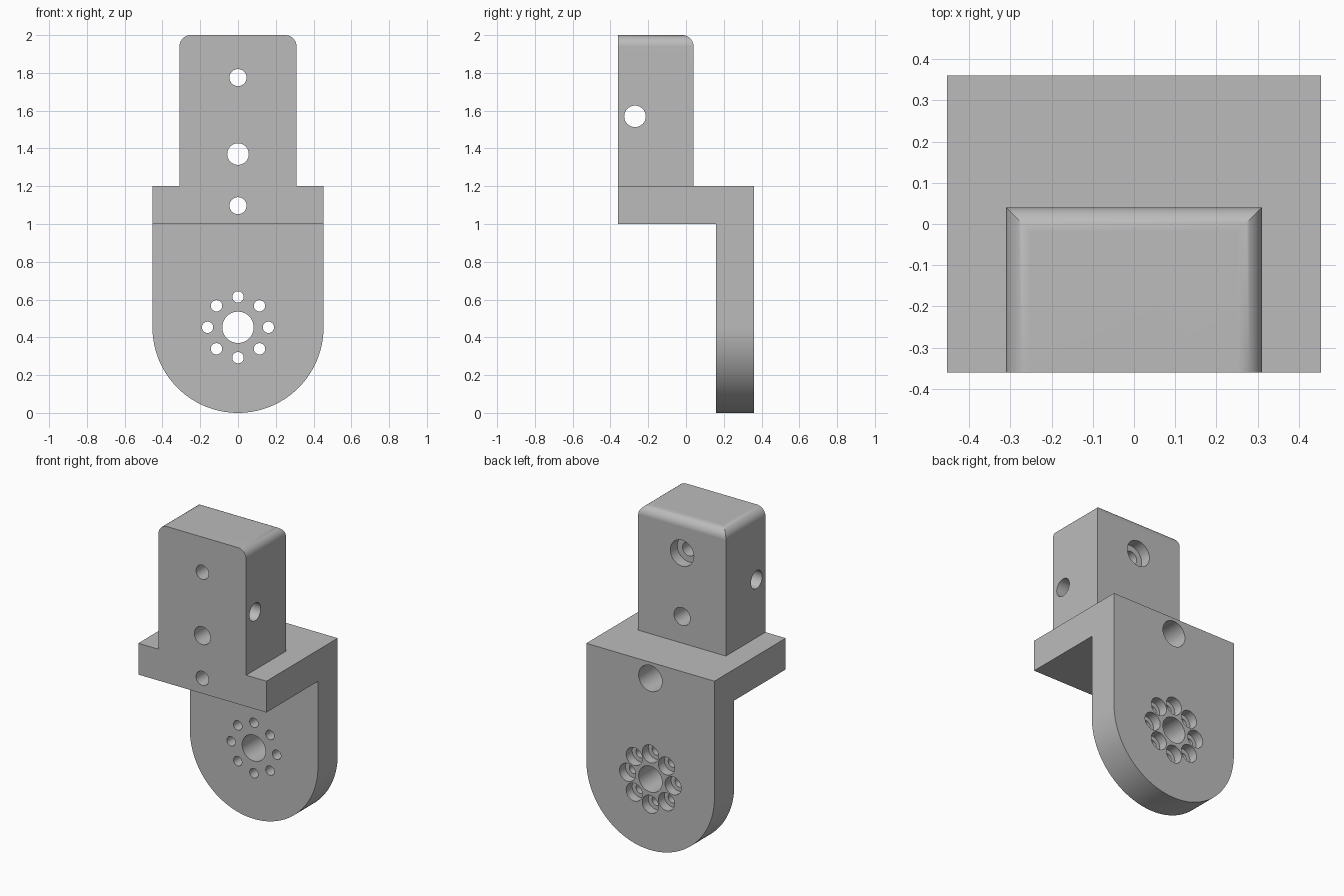
import bpy, bmesh, math
from mathutils import Vector, Matrix

cube = bpy.data.objects.get("Cube")
if cube:
    bpy.data.objects.remove(cube)

HALF_W = 0.453      # half width of plate and shelf
BACK = 0.36         # half depth
BLOCK_W = 0.31      # half width of upper block
BLOCK_BACK = 0.04
STEP_Z, SHELF_Z, TOP_Z = 1.2, 1.0, 2.0
FILLET = 0.06
HUB_Z = HALF_W

grey = bpy.data.materials.new("plain grey")
grey.use_nodes = True
colour = (0.5, 0.5, 0.5, 1)
grey.diffuse_color = colour
grey.node_tree.nodes["Principled BSDF"].inputs["Base Color"].default_value = colour


def make_object(name, bm):
    bmesh.ops.recalc_face_normals(bm, faces=bm.faces)
    mesh = bpy.data.meshes.new(name)
    bm.to_mesh(mesh)
    bm.free()
    obj = bpy.data.objects.new(name, mesh)
    mesh.materials.append(grey)
    bpy.context.collection.objects.link(obj)
    return obj


def arc(cx, cz, r, start, end, steps):
    angles = [math.radians(start + (end - start) * i / steps) for i in range(steps + 1)]
    return [(cx + r * math.cos(a), cz + r * math.sin(a)) for a in angles]


def prism(name, outline, axis):
    """Extrude an (x, z) or (y, z) outline right through the part."""
    bm = bmesh.new()
    place = (lambda u, z: (u, -1, z)) if axis == "Y" else (lambda u, z: (-1, u, z))
    face = bm.faces.new([bm.verts.new(place(u, z)) for u, z in outline])
    out = bmesh.ops.extrude_face_region(bm, geom=[face])
    move = Vector((0, 2, 0)) if axis == "Y" else Vector((2, 0, 0))
    bmesh.ops.translate(bm, vec=move, verts=[v for v in out["geom"] if isinstance(v, bmesh.types.BMVert)])
    return make_object(name, bm)


def add_hole(bm, profile, x, z, segments=48):
    """Stepped round cutter along y; profile is a list of (radius, y)."""
    rings = []
    for r, y in profile:
        ring = [bm.verts.new((x + px, y, z + pz))
                for px, pz in arc(0, 0, r, 0, 360, segments)[:-1]]
        rings.append(ring)
    for a, b in zip(rings, rings[1:]):
        for i in range(segments):
            j = (i + 1) % segments
            bm.faces.new((a[i], a[j], b[j], b[i]))
    bm.faces.new(rings[0])
    bm.faces.new(rings[-1])


def counterbore(r, big_r, floor_y):
    return [(r, -1), (r, floor_y), (big_r, floor_y), (big_r, 1)]


def combine(target, tool, operation):
    mod = target.modifiers.new(operation.lower(), "BOOLEAN")
    mod.operation = operation
    mod.solver = "EXACT"
    mod.object = tool
    bpy.context.view_layer.update()
    evaluated = target.evaluated_get(bpy.context.evaluated_depsgraph_get())
    mesh = bpy.data.meshes.new_from_object(evaluated)
    target.modifiers.clear()
    target.data = mesh
    bpy.data.objects.remove(tool)


# Bracket body: side profile crossed with the front silhouette
side = [(BACK, -0.1), (BACK, STEP_Z), (BLOCK_BACK, STEP_Z)]
side += arc(BLOCK_BACK - FILLET, TOP_Z - FILLET, FILLET, 0, 90, 12)
side += [(-BACK, TOP_Z), (-BACK, SHELF_Z), (0.16, SHELF_Z), (0.16, -0.1)]
bracket = prism("bracket", side, "X")

front = arc(0, HUB_Z, HALF_W, 180, 360, 64)
front += [(HALF_W, STEP_Z), (BLOCK_W, STEP_Z)]
front += arc(BLOCK_W - FILLET, TOP_Z - FILLET, FILLET, 0, 90, 12)
front += arc(FILLET - BLOCK_W, TOP_Z - FILLET, FILLET, 90, 180, 12)
front += [(-BLOCK_W, STEP_Z), (-HALF_W, STEP_Z)]
combine(bracket, prism("front_silhouette", front, "Y"), "INTERSECT")

# Cross hole through the block, left to right
holes = bmesh.new()
add_hole(holes, [(0.057, -1), (0.057, 1)], 0, 0)
bmesh.ops.rotate(holes, cent=(0, 0, 0), matrix=Matrix.Rotation(math.pi / 2, 3, "Z"), verts=holes.verts)
bmesh.ops.translate(holes, vec=(0, -0.27, 1.57), verts=holes.verts)

# Screw holes, front to back
add_hole(holes, counterbore(0.045, 0.083, BLOCK_BACK - 0.07), 0, 1.775)
add_hole(holes, [(0.057, -1), (0.057, 1)], 0, 1.37)
add_hole(holes, counterbore(0.045, 0.083, BLOCK_BACK - 0.07), 0, 1.097)

# Hub hole with its ring of eight counterbored bolt holes
add_hole(holes, [(0.083, -1), (0.083, 1)], 0, HUB_Z)
for x, z in arc(0, HUB_Z, 0.161, 0, 360, 8)[:-1]:
    add_hole(holes, counterbore(0.03, 0.057, BACK - 0.06), x, z, 32)
combine(bracket, make_object("hole_cutter", holes), "DIFFERENCE")

# Smooth rounds, crisp edges
bpy.ops.object.select_all(action="DESELECT")
bracket.select_set(True)
bpy.context.view_layer.objects.active = bracket
bpy.ops.object.shade_smooth_by_angle(angle=math.radians(30))
weighted = bracket.modifiers.new("even_shading", "WEIGHTED_NORMAL")
weighted.keep_sharp = True
